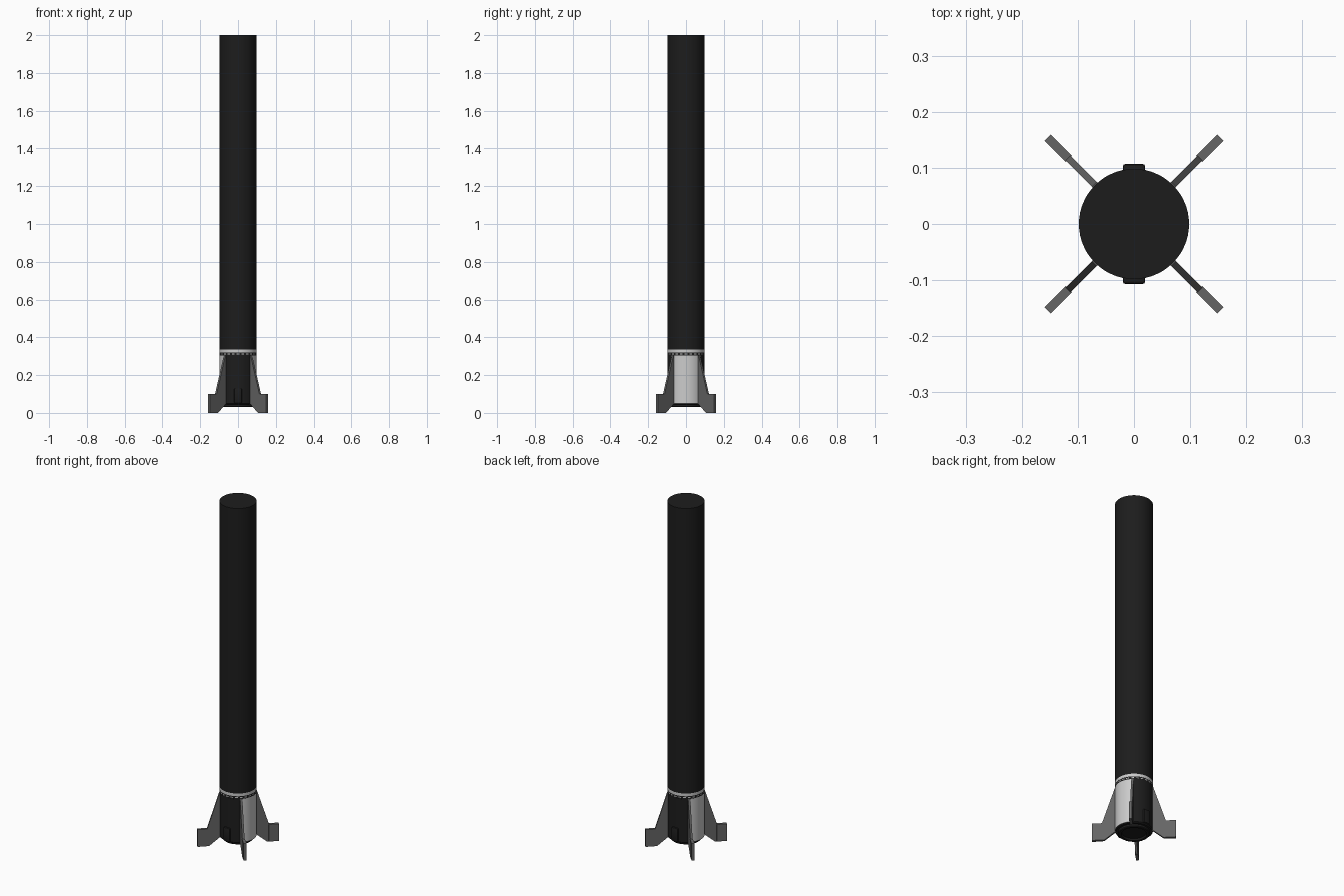
import bpy, bmesh, math
from mathutils import Matrix

if "Cube" in bpy.data.objects:
    bpy.data.objects.remove(bpy.data.objects["Cube"])


def material(name, value):
    m = bpy.data.materials.new(name)
    m.diffuse_color = (value, value, value, 1)
    m.use_nodes = True
    m.node_tree.nodes["Principled BSDF"].inputs["Base Color"].default_value = m.diffuse_color
    return m


BLACK = material("black", 0.012)
WHITE = material("white", 0.8)
GREY = material("dark_grey", 0.13)
SEG = 64
R = 0.098


def finish(name, bm, mats, smooth=True):
    bmesh.ops.recalc_face_normals(bm, faces=bm.faces)
    me = bpy.data.meshes.new(name)
    bm.to_mesh(me)
    bm.free()
    ob = bpy.data.objects.new(name, me)
    bpy.context.collection.objects.link(ob)
    for m in mats:
        me.materials.append(m)
    if smooth:
        bpy.ops.object.select_all(action='DESELECT')
        bpy.context.view_layer.objects.active = ob
        ob.select_set(True)
        bpy.ops.object.shade_smooth_by_angle(angle=math.radians(30))
    return ob


def lathe(name, profile, mats, pick=None):
    """Revolve (radius, z) points and cap both ends."""
    bm = bmesh.new()
    rings = [[bm.verts.new((r * math.cos(2 * math.pi * i / SEG),
                            r * math.sin(2 * math.pi * i / SEG), z))
              for i in range(SEG)] for r, z in profile]
    for a, b in zip(rings, rings[1:]):
        for i in range(SEG):
            j = (i + 1) % SEG
            f = bm.faces.new((a[i], a[j], b[j], b[i]))
            if pick:
                f.material_index = pick(f.calc_center_median())
    bm.faces.new(rings[0])
    bm.faces.new(rings[-1])
    return finish(name, bm, mats)


def block(name, size, centre, angle, mat, bevel=0.0):
    bm = bmesh.new()
    bmesh.ops.create_cube(bm, size=1)
    bmesh.ops.scale(bm, vec=size, verts=bm.verts)
    if bevel:
        bmesh.ops.bevel(bm, geom=bm.edges[:], offset=bevel, segments=2,
                        profile=0.5, affect='EDGES')
    bmesh.ops.translate(bm, vec=centre, verts=bm.verts)
    bm.transform(Matrix.Rotation(angle, 4, 'Z'))
    return finish(name, bm, [mat])


def fin_plate(name, outline, thick, angle):
    """Extrude a (radius, z) outline across the fin thickness."""
    bm = bmesh.new()
    f = bm.faces.new([bm.verts.new((r, -thick / 2, z)) for r, z in outline])
    ext = bmesh.ops.extrude_face_region(bm, geom=[f])
    moved = [v for v in ext["geom"] if isinstance(v, bmesh.types.BMVert)]
    bmesh.ops.translate(bm, vec=(0, thick, 0), verts=moved)
    bm.transform(Matrix.Rotation(angle, 4, 'Z'))
    return finish(name, bm, [GREY], smooth=False)


# Main tube, white band and dark joint below it
lathe("main_tube", [(R, 0.336), (R, 2.0)], [BLACK])
lathe("white_band", [(R, 0.32), (R, 0.336)], [WHITE])
lathe("joint_ring", [(R - 0.001, 0.304), (R - 0.001, 0.32)], [BLACK])

# Row of light dashes round the joint
for k in range(24):
    block(f"joint_dash_{k}", (0.002, 0.015, 0.005), (R - 0.001, 0, 0.312),
          2 * math.pi * k / 24, WHITE)

# Tail section: white quarters on the sides, black at front and back
lathe("tail_section", [(R - 0.006, 0.045), (R, 0.05), (R, 0.304)], [BLACK, WHITE],
      lambda c: int(abs(c.x) > abs(c.y) and c.z > 0.05))

# Recessed nozzle
lathe("nozzle", [(0.062, 0.04), (0.066, 0.03), (0.078, 0.03), (0.081, 0.034), (0.081, 0.05)],
      [BLACK])

# Small housings at front and back of the tail
for name, a in (("back_housing", math.pi / 2), ("front_housing", -math.pi / 2)):
    block(name, (0.018, 0.04, 0.08), (R, 0, 0.09), a, BLACK, 0.005)

# Four diagonal fins, each with a thicker foot
for k in range(4):
    a = math.pi / 4 + k * math.pi / 2
    fin_plate(f"fin_{k}", [(0.09, 0.045), (0.1, 0.045), (0.155, 0.0), (0.166, 0.0),
                           (0.166, 0.1), (0.158, 0.125), (0.1, 0.305), (0.09, 0.305)], 0.012, a)
    fin_plate(f"fin_foot_{k}", [(0.164, 0.0), (0.218, 0.0), (0.218, 0.1), (0.164, 0.1)],
              0.016, a)
